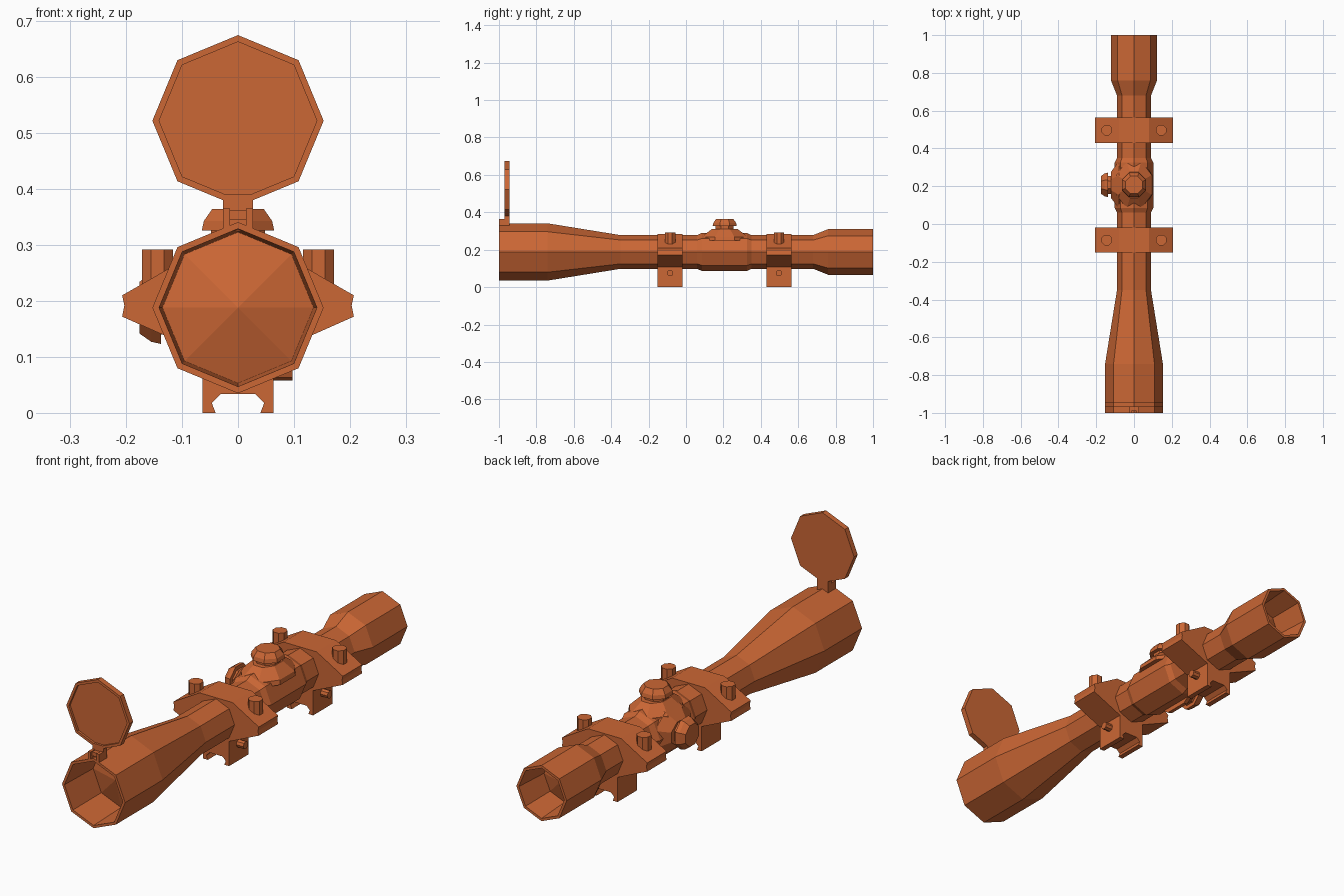
import bpy, bmesh
from math import sin, cos, pi
from mathutils import Matrix, Vector

old = bpy.data.objects.get("Cube")
if old:
    bpy.data.objects.remove(old)

orange = bpy.data.materials.new("burnt_orange")
orange.use_nodes = True
colour = (0.60, 0.135, 0.035, 1)
orange.diffuse_color = colour
orange.node_tree.nodes["Principled BSDF"].inputs["Base Color"].default_value = colour

AXIS_Z = 0.188
ALONG_Y = Matrix.Rotation(-pi / 2, 4, 'X')
TO_RIGHT = Matrix.Rotation(-pi / 2, 4, 'Y')


def finish(name, bm, matrix=Matrix()):
    bm.transform(matrix)
    bmesh.ops.recalc_face_normals(bm, faces=bm.faces)
    mesh = bpy.data.meshes.new(name)
    bm.to_mesh(mesh)
    bm.free()
    mesh.materials.append(orange)
    ob = bpy.data.objects.new(name, mesh)
    bpy.context.collection.objects.link(ob)


def lathe(name, profile, matrix, sides=8, phase=0.0, squash=1.0):
    """Faceted turning of (radius, height) points about local z."""
    bm = bmesh.new()
    rings = []
    for r, h in profile:
        count = sides if r > 0 else 1
        rings.append([bm.verts.new((r * squash * cos(phase + 2 * pi * i / sides),
                                    r * sin(phase + 2 * pi * i / sides), h))
                      for i in range(count)])
    for a, b in zip(rings, rings[1:]):
        for i in range(sides):
            j = (i + 1) % sides
            if len(a) == 1:
                bm.faces.new((a[0], b[i], b[j]))
            elif len(b) == 1:
                bm.faces.new((a[i], a[j], b[0]))
            else:
                bm.faces.new((a[i], a[j], b[j], b[i]))
    for ring in (rings[0], rings[-1]):
        if len(ring) > 1:
            bm.faces.new(ring)
    finish(name, bm, matrix)


def box(name, x, y, z):
    bm = bmesh.new()
    bmesh.ops.create_cube(bm, size=1)
    size = Vector((x[1] - x[0], y[1] - y[0], z[1] - z[0]))
    mid = Vector((x[0] + x[1], y[0] + y[1], z[0] + z[1])) / 2
    finish(name, bm, Matrix.Translation(mid) @ Matrix.Diagonal(size).to_4x4())


def extrude_y(name, half, y0, y1):
    """Mirror a half outline in x and extrude it along y."""
    outline = half + [(-x, z) for x, z in reversed(half)]
    bm = bmesh.new()
    face = bm.faces.new([bm.verts.new((x, y0, z)) for x, z in outline])
    out = bmesh.ops.extrude_face_region(bm, geom=[face], use_keep_orig=True)
    moved = [v for v in out["geom"] if isinstance(v, bmesh.types.BMVert)]
    bmesh.ops.translate(bm, verts=moved, vec=(0, y1 - y0, 0))
    finish(name, bm)


# Main tube with hollow ends and bulging lenses
lathe("scope_tube", [
    (0, -0.85), (0.135, -0.81), (0.141, -1), (0.153, -1), (0.153, -0.74),
    (0.09, -0.35), (0.09, 0.68), (0.122, 0.76), (0.122, 1), (0.11, 1),
    (0.10, 0.84), (0, 0.87)],
    Matrix.Translation((0, 0, AXIS_Z)) @ ALONG_Y)

# Flip-up lens cover and its hinge
lathe("lens_cover", [
    (0, -0.96), (0.141, -0.96), (0.141, -0.97), (0.153, -0.97),
    (0.153, -0.945), (0, -0.945)],
    Matrix.Translation((0, 0, 0.522)) @ ALONG_Y)
box("cover_tab", (-0.027, 0.027), (-0.97, -0.945), (0.325, 0.39))
box("hinge_pin", (-0.027, 0.027), (-0.99, -0.95), (0.345, 0.362))
for label, side in (("left", 1), ("right", -1)):
    box(label + "_hinge_lug", sorted((side * 0.014, side * 0.027)),
        (-1, -0.965), (0.325, 0.365))

# Turret housing
TURRET_Y = 0.207
lathe("turret_housing", [
    (0.09, 0.06), (0.102, 0.085), (0.102, 0.325), (0.09, 0.35)],
    Matrix.Translation((0, 0, AXIS_Z)) @ ALONG_Y)

# Top and side adjusters share one shape
shoulder = [(0.14, 0.06), (0.135, 0.08), (0.075, 0.122)]
knob = [(0.052, 0.11), (0.052, 0.138), (0.07, 0.138), (0.066, 0.155), (0.05, 0.176)]
centre = Matrix.Translation((0, TURRET_Y, AXIS_Z))
for label, turn in (("top", Matrix()), ("side", TO_RIGHT)):
    lathe(label + "_shoulder", shoulder, centre @ turn, phase=pi / 8, squash=0.75)
    lathe(label + "_knob", knob, centre @ turn, phase=pi / 8)

# Mounting rings with rail clamps and screws
ring_half = [
    (0.08, 0.283), (0.207, 0.21), (0.203, 0.192), (0.207, 0.172),
    (0.063, 0.108), (0.063, 0), (0.04, 0), (0.047, 0.018), (0.031, 0.034)]
for label, y in (("front", -0.085), ("rear", 0.497)):
    extrude_y(label + "_mount", ring_half, y - 0.067, y + 0.067)
    for side, x in (("left", 0.144), ("right", -0.144)):
        lathe(label + "_" + side + "_ring_screw", [(0.03, 0.2), (0.03, 0.292)],
              Matrix.Translation((x, y, 0)), phase=pi / 8)
    lathe(label + "_clamp_screw", [(0.017, 0.05), (0.017, 0.097)],
          Matrix.Translation((0, y, 0.075)) @ Matrix.Rotation(pi / 2, 4, 'Y'))
